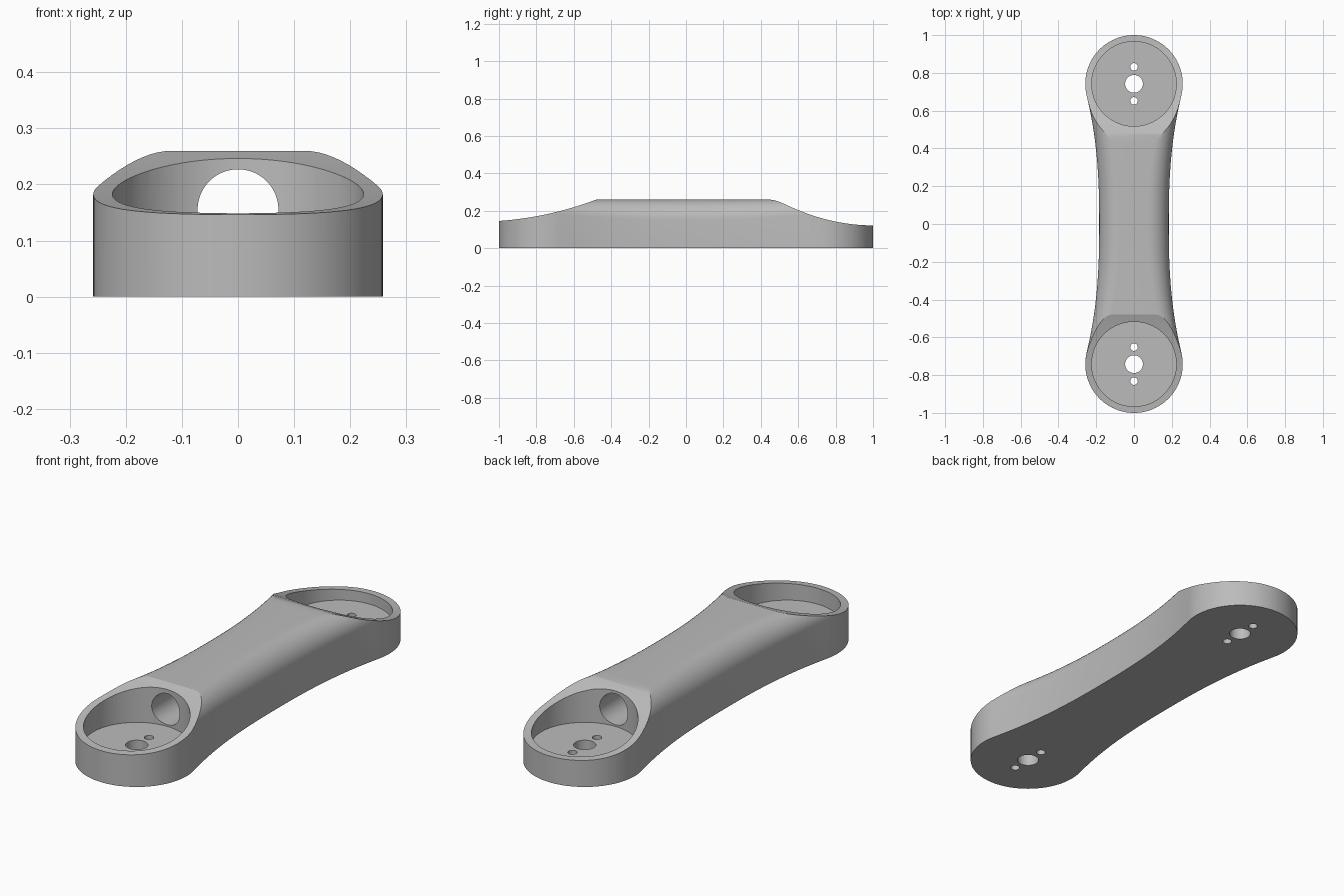
import bpy, bmesh, math

cube = bpy.data.objects.get("Cube")
if cube:
    bpy.data.objects.remove(cube, do_unlink=True)

CENTRE, RADIUS, TOP = 0.742, 0.258, 0.26

grey = bpy.data.materials.new("plain grey")
grey.use_nodes = True
grey.diffuse_color = (0.5, 0.5, 0.5, 1)
grey.node_tree.nodes["Principled BSDF"].inputs["Base Color"].default_value = (0.5, 0.5, 0.5, 1)


def loft(name, rings):
    """Skin a list of equal-length closed rings and cap both ends."""
    bm = bmesh.new()
    loops = [[bm.verts.new(p) for p in ring] for ring in rings]
    n = len(loops[0])
    for a, b in zip(loops, loops[1:]):
        for i in range(n):
            j = (i + 1) % n
            bm.faces.new((a[i], a[j], b[j], b[i]))
    bm.faces.new(loops[0])
    bm.faces.new(loops[-1])
    bmesh.ops.recalc_face_normals(bm, faces=bm.faces)
    mesh = bpy.data.meshes.new(name)
    bm.to_mesh(mesh)
    bm.free()
    obj = bpy.data.objects.new(name, mesh)
    bpy.context.collection.objects.link(obj)
    mesh.materials.append(grey)
    return obj


def half_width(y):
    y = abs(y)
    if y < 0.68:
        return 0.184 + 0.067 * (y / 0.68) ** 2.5
    return math.sqrt(max(RADIUS ** 2 - (y - CENTRE) ** 2, 0.00002))


def section(y):
    """Flat-bottomed section with rounded top shoulders."""
    w = half_width(y)
    r = min(0.11 - 0.035 * min(abs(y) / 0.7, 1) ** 2, w * 0.9)
    arc = [math.pi / 2 * i / 12 for i in range(13)]
    right = [(w - r + r * math.cos(a), TOP - r + r * math.sin(a)) for a in arc]
    half = [(w, 0)] + right
    pts = half + [(-x, z) for x, z in reversed(half)]
    return [(x, y, z) for x, z in pts]


def prism(name, profile):
    return loft(name, [[(x, y, z) for y, z in profile] for x in (-0.5, 0.5)])


def cylinder(name, radius, y, z0, z1, sides=96):
    angles = [math.tau * i / sides for i in range(sides)]
    return loft(name, [[(radius * math.cos(a), y + radius * math.sin(a), z)
                        for a in angles] for z in (z0, z1)])


# Arm body: waisted in the middle, round at both ends
middle = [-0.68 + 1.36 * i / 48 for i in range(49)]
start = math.acos((0.68 - CENTRE) / RADIUS)
tip = [CENTRE + RADIUS * math.cos(start * (1 - i / 36)) for i in range(1, 37)]
stations = [-y for y in reversed(tip)] + middle + tip
body = loft("arm_body", [section(y) for y in stations])

# Sloping scoops that lower the top at each end
steps = [i / 30 for i in range(-3, 31)]
front = [(-1 + 0.52 * t, 0.146 + 0.114 * (0.3 * t + 0.7 * t * t)) for t in steps]
front += [(-0.47, 0.2635), (-0.47, 0.4), (-1.1, 0.4)]
back = [(1 - 0.52 * t, 0.122 + 0.138 * t * t) for t in steps if t < 0.92]
back += [(0.50, 0.2475), (0.48, 0.2545), (0.46, 0.2585), (0.44, 0.2605),
         (0.44, 0.4), (1.1, 0.4)]
cutters = [prism("front_scoop", front), prism("back_scoop", back)]

# Round pockets, and the shaft and screw holes in their floors
for side, y in (("front", -CENTRE), ("back", CENTRE)):
    cutters.append(cylinder(side + "_pocket", 0.224, y, 0.075, 0.5))
    cutters.append(cylinder(side + "_shaft_hole", 0.047, y, -0.1, 0.2, 48))
    for offset in (-0.09, 0.09):
        cutters.append(cylinder(side + "_screw_hole", 0.02, y + offset, -0.1, 0.2, 32))

# Tunnel joining the two pockets
ring = [math.tau * i / 64 for i in range(64)]
cutters.append(loft("tunnel", [[(0.072 * math.cos(a), y, 0.155 + 0.072 * math.sin(a))
                                for a in ring] for y in (-0.7, 0.7)]))

# Cut everything out of the body
bpy.context.view_layer.objects.active = body
for cutter in cutters:
    cutter.hide_render = True
    mod = body.modifiers.new(cutter.name, 'BOOLEAN')
    mod.operation, mod.solver, mod.object = 'DIFFERENCE', 'EXACT', cutter
    bpy.ops.object.modifier_apply(modifier=mod.name)
    bpy.data.objects.remove(cutter, do_unlink=True)

bpy.ops.object.select_all(action='DESELECT')
body.select_set(True)
bpy.ops.object.shade_smooth_by_angle(angle=math.radians(20))
